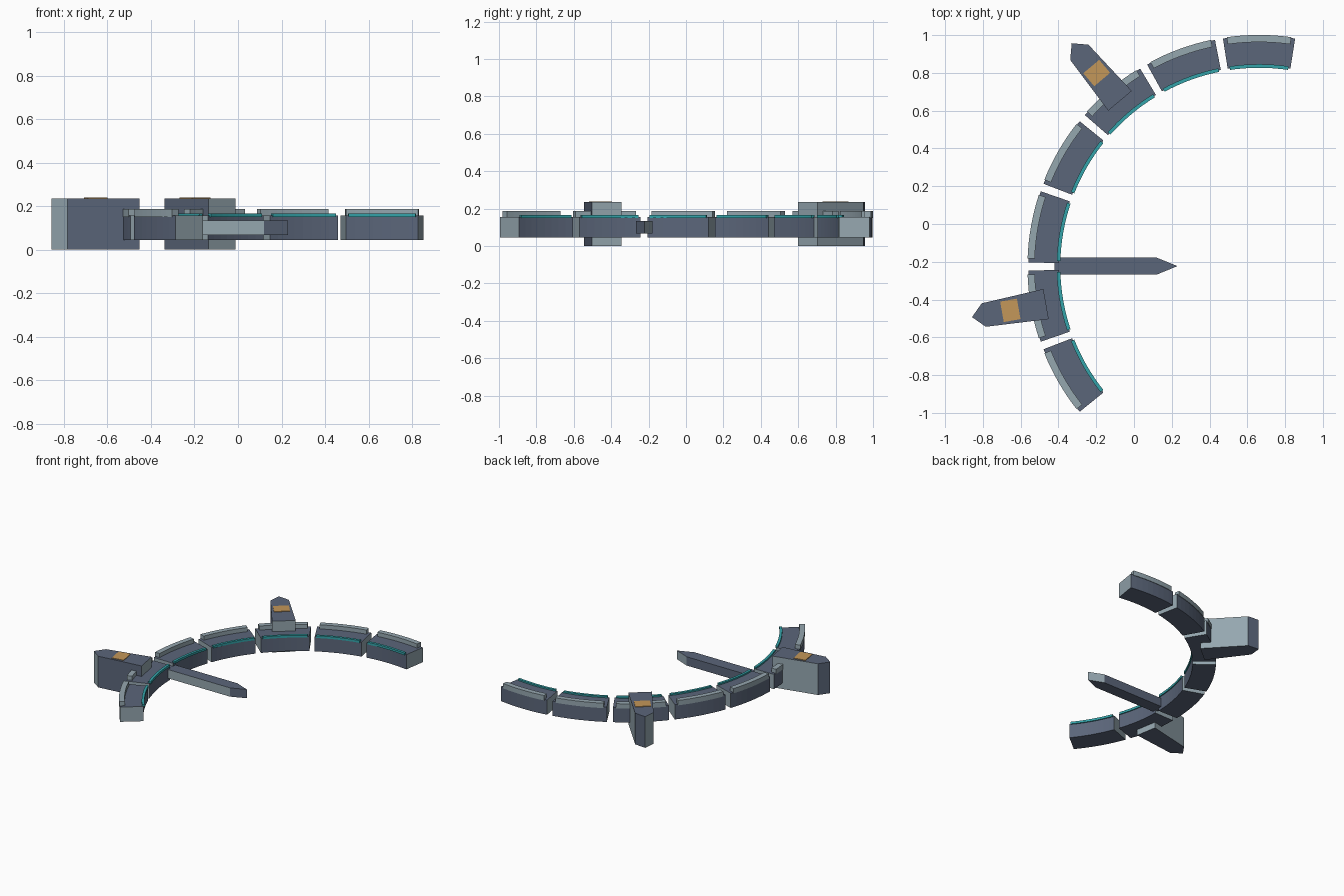
import bpy, bmesh
from math import sin, cos, radians

if "Cube" in bpy.data.objects:
    bpy.data.objects.remove(bpy.data.objects["Cube"])

CX, CY = 0.662, -0.225          # centre of the ring


def material(name, rgb):
    m = bpy.data.materials.new(name)
    m.diffuse_color = (*rgb, 1)
    m.use_nodes = True
    m.node_tree.nodes["Principled BSDF"].inputs["Base Color"].default_value = m.diffuse_color
    return m


slate = material("slate hull", (0.105, 0.133, 0.195))
pale = material("pale plating", (0.30, 0.385, 0.43))
teal = material("teal strip", (0.034, 0.37, 0.40))
amber = material("amber panel", (0.55, 0.31, 0.10))


def prism(name, pts, z0, z1, mats, pale_sides=()):
    """Extrude a plan outline from z0 to z1; listed sides use the second material."""
    bm = bmesh.new()
    low = [bm.verts.new((x, y, z0)) for x, y in pts]
    high = [bm.verts.new((x, y, z1)) for x, y in pts]
    bm.faces.new(low[::-1])
    bm.faces.new(high)
    n = len(pts)
    for i in range(n):
        j = (i + 1) % n
        f = bm.faces.new((low[i], low[j], high[j], high[i]))
        f.material_index = 1 if i in pale_sides else 0
    bmesh.ops.recalc_face_normals(bm, faces=bm.faces)
    me = bpy.data.meshes.new(name)
    bm.to_mesh(me)
    bm.free()
    for m in mats:
        me.materials.append(m)
    ob = bpy.data.objects.new(name, me)
    bpy.context.collection.objects.link(ob)
    return ob


def polar(r, deg):
    a = radians(deg)
    return CX + r * cos(a), CY + r * sin(a)


def arc_block(name, mid, half, r0, r1, z0, z1, mats, steps=8, pale_ends=False):
    angles = [mid - half + 2 * half * i / steps for i in range(steps + 1)]
    pts = [polar(r1, a) for a in angles] + [polar(r0, a) for a in reversed(angles)]
    ends = (steps, 2 * steps + 1) if pale_ends else ()
    return prism(name, pts, z0, z1, mats, ends)


def radial_outline(deg, profile):
    """Turn (radius, sideways offset) pairs into plan points along one ring direction."""
    a = radians(deg)
    return [(CX + r * cos(a) - t * sin(a), CY + r * sin(a) + t * cos(a)) for r, t in profile]


# Seven ring segments, each with an outer rim plate and an inner glowing strip
for k in range(7):
    mid = 90 + 20 * k
    arc_block(f"ring_segment_{k + 1}", mid, 9, 1.06, 1.222, 0.045, 0.156, [slate, pale], pale_ends=True)
    arc_block(f"rim_plate_{k + 1}", mid, 8, 1.188, 1.226, 0.15, 0.187, [pale])
    arc_block(f"inner_strip_{k + 1}", mid, 8.4, 1.052, 1.071, 0.15, 0.167, [teal])

# Two outboard docking pylons with pointed ends and an amber top panel
for n, deg in enumerate((130, 190), 1):
    shape = [(1.145, -0.081), (1.48, -0.063), (1.543, 0), (1.48, 0.063), (1.145, 0.081)]
    prism(f"docking_pylon_{n}", radial_outline(deg, shape), 0, 0.235, [slate, pale], (0, 2, 4))
    panel = [(1.292, -0.055), (1.382, -0.055), (1.382, 0.055), (1.292, 0.055)]
    prism(f"pylon_panel_{n}", radial_outline(deg, panel), 0.233, 0.239, [amber])

# Long pointed spoke reaching in toward the middle of the ring
spoke = [(-0.42, -0.268), (0.12, -0.268), (0.23, -0.223), (0.12, -0.178), (-0.42, -0.178)]
prism("inner_spoke", spoke, 0.067, 0.133, [slate, pale], (0, 2, 4))
